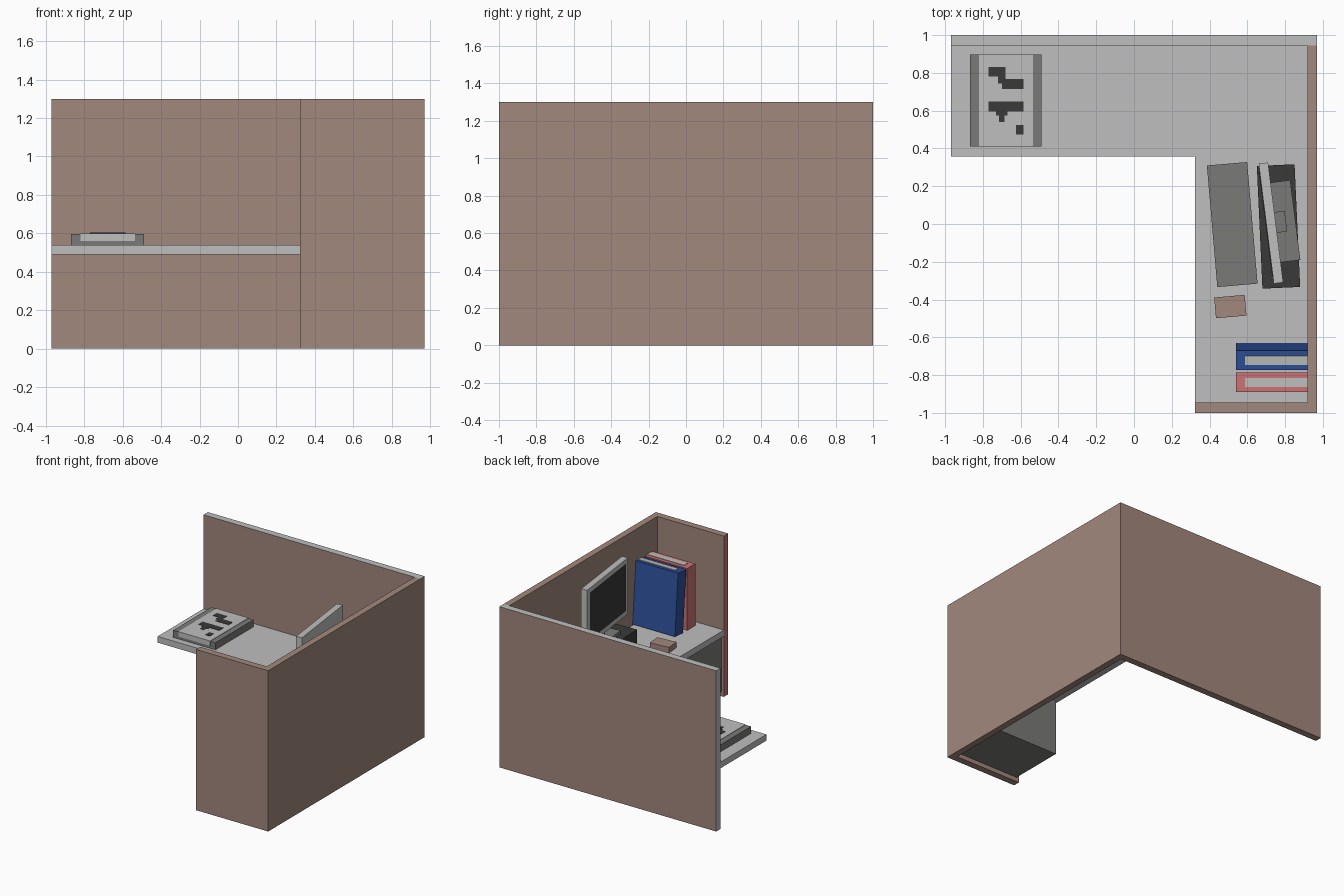
import bpy, bmesh, math
from mathutils import Matrix, Vector

if "Cube" in bpy.data.objects:
    bpy.data.objects.remove(bpy.data.objects["Cube"])


def mat(name, r, g, b):
    lin = [((c / 255 + 0.055) / 1.055) ** 2.4 for c in (r, g, b)]
    m = bpy.data.materials.new(name)
    m.diffuse_color = (*lin, 1)
    m.use_nodes = True
    m.node_tree.nodes["Principled BSDF"].inputs["Base Color"].default_value = m.diffuse_color
    return m


BROWN = mat("brown_fabric", 162, 136, 125)
LIGHT = mat("light_grey", 189, 191, 189)
GREY = mat("mid_grey", 122, 122, 121)
DARK = mat("charcoal", 58, 58, 57)
BLUE = mat("blue", 45, 80, 155)
RED = mat("red", 205, 114, 114)


def finish(name, bm, mats):
    bmesh.ops.recalc_face_normals(bm, faces=bm.faces)
    me = bpy.data.meshes.new(name)
    bm.to_mesh(me)
    bm.free()
    for m in mats:
        me.materials.append(m)
    ob = bpy.data.objects.new(name, me)
    bpy.context.collection.objects.link(ob)
    return ob


def box(name, x, y, z, *mats, frame=Matrix(), rule=None):
    """Box from (min, max) ranges, placed by frame; rule picks the material from the face normal."""
    bm = bmesh.new()
    bmesh.ops.create_cube(bm, size=1)
    for v in bm.verts:
        v.co = Vector([(r[0] + r[1]) / 2 + c * (r[1] - r[0]) for r, c in zip((x, y, z), v.co)])
    bm.normal_update()
    if rule:
        for f in bm.faces:
            f.material_index = rule(f.normal)
    bmesh.ops.transform(bm, matrix=frame, verts=bm.verts)
    return finish(name, bm, mats)


def at(x, y, z, deg, axis='Z'):
    return Matrix.Translation((x, y, z)) @ Matrix.Rotation(math.radians(deg), 4, axis)


# partition walls, with a light cap on the back one and a red end on the front one
box("back_wall", (-.97, .97), (.945, 1), (0, 1.3), BROWN, LIGHT,
    rule=lambda n: int(n.z > .5 or n.x < -.5))
box("right_wall", (.918, .97), (-1, .945), (0, 1.3), BROWN)
box("front_wall", (.323, .918), (-1, -.945), (0, 1.3), BROWN, RED, rule=lambda n: int(n.x < -.5))

# L-shaped desktop
bm = bmesh.new()
outline = [(-.97, .945), (-.97, .358), (.323, .358), (.323, -.945), (.918, -.945), (.918, .945)]
face = bm.faces.new([bm.verts.new((x, y, .49)) for x, y in outline])
top = bmesh.ops.extrude_face_region(bm, geom=[face])["geom"]
bmesh.ops.translate(bm, vec=(0, 0, .05), verts=[g for g in top if isinstance(g, bmesh.types.BMVert)])
finish("desktop", bm, [LIGHT])

# drawer cabinet under the desk
box("cabinet", (.345, .918), (-.945, -.49), (.035, .49), GREY)

# document tray with paper and printed marks
box("tray", (-.868, -.49), (.41, .897), (.54, .597), GREY)
box("tray_paper", (-.82, -.535), (.408, .899), (.56, .6), LIGHT)
marks = [(-.77, -.68, .78, .83), (-.72, -.68, .745, .78), (-.70, -.585, .715, .768),
         (-.77, -.585, .595, .648), (-.73, -.67, .575, .595), (-.715, -.685, .54, .575),
         (-.625, -.585, .475, .525)]
for i, (a, b, c, d) in enumerate(marks):
    box(f"paper_mark_{i + 1}", (a, b), (c, d), (.599, .603), DARK)

# keyboard and mouse
box("keyboard", (-.107, .107), (-.323, .323), (0, .03), GREY, frame=at(.52, -.003, .54, 4.9))
box("mouse", (-.081, .081), (-.055, .055), (0, .045), BROWN, frame=at(.51, -.437, .54, 5))

# computer case with the monitor on its stand
box("computer_case", (-.1, .1), (-.325, .325), (0, .14), DARK, frame=at(.765, -.013, .54, 2.6))
screen_frame = at(.725, .005, .68, 7.2)
box("monitor", (-.025, .025), (-.32, .32), (.12, .575), LIGHT, frame=screen_frame)
box("screen", (-.029, -.024), (-.28, .28), (.16, .535), DARK, frame=screen_frame)
box("monitor_foot", (-.02, .13), (-.213, .213), (0, .03), GREY, frame=screen_frame)
box("monitor_neck", (.024, .08), (-.055, .055), (.03, .34), GREY, frame=screen_frame)

# ring binders: the blue one leans on the red one
for name, colour, y, lean in (("blue_binder", BLUE, -.733, 4.6), ("red_binder", RED, -.89, 0)):
    frame = at(.54, y, .54, lean, 'X')
    box(name, (0, .378), (0, .104), (0, .5), colour, frame=frame)
    box(name + "_pages", (.047, .378), (.028, .076), (.01, .504), LIGHT, frame=frame)
